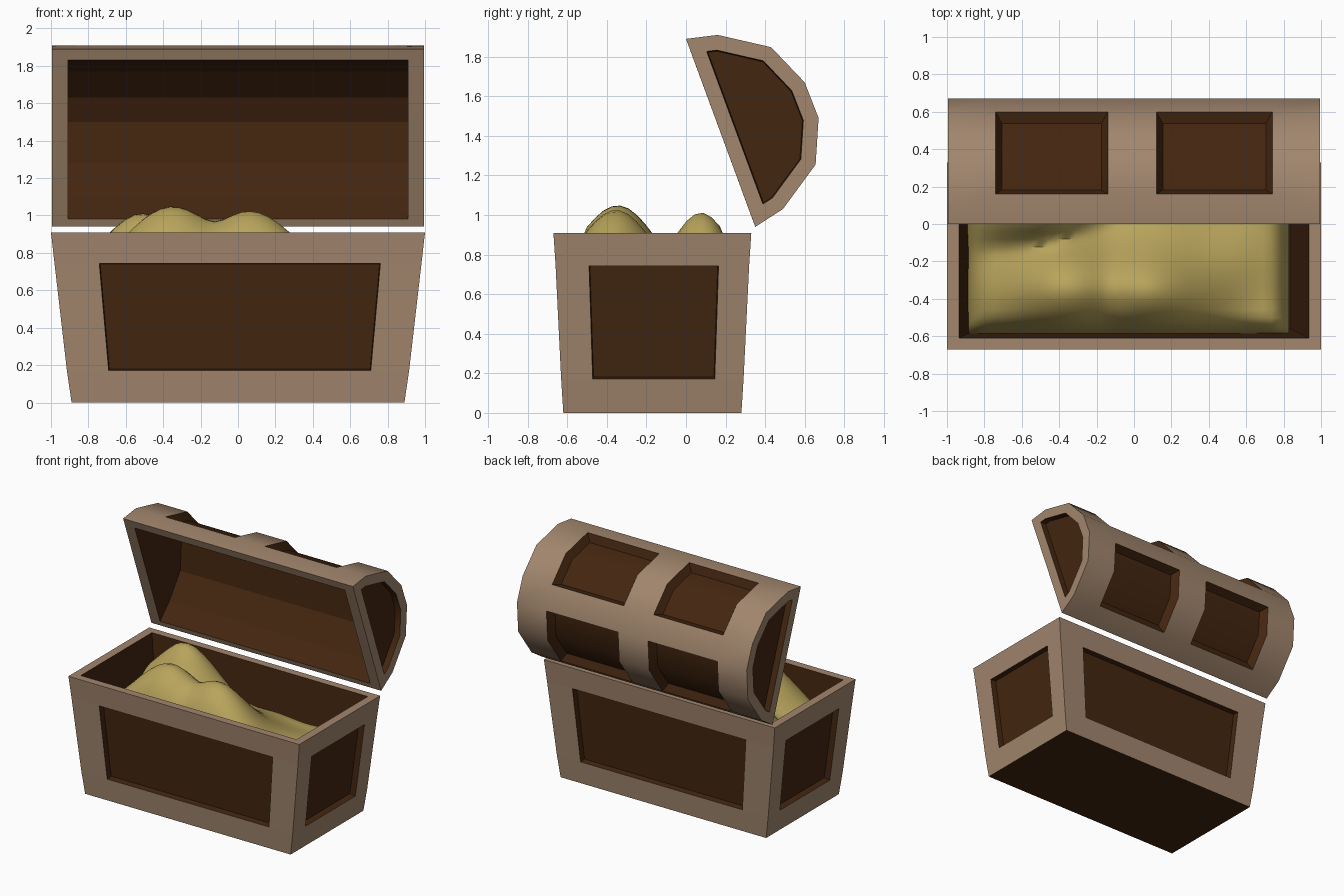
import bpy, bmesh, math

if "Cube" in bpy.data.objects:
    bpy.data.objects.remove(bpy.data.objects["Cube"])


def material(name, rgb):
    m = bpy.data.materials.new(name)
    m.diffuse_color = (*rgb, 1)
    m.use_nodes = True
    m.node_tree.nodes["Principled BSDF"].inputs["Base Color"].default_value = m.diffuse_color
    return m


TAN = material("tan frame", (0.36, 0.24, 0.155))
BROWN = material("dark brown wood", (0.056, 0.019, 0.005))
GOLD = material("gold", (0.48, 0.37, 0.107))


def finish(bm, name, mats, smooth=None):
    me = bpy.data.meshes.new(name)
    bm.to_mesh(me)
    bm.free()
    for m in mats:
        me.materials.append(m)
    ob = bpy.data.objects.new(name, me)
    bpy.context.collection.objects.link(ob)
    if smooth:
        bpy.ops.object.select_all(action='DESELECT')
        ob.select_set(True)
        bpy.context.view_layer.objects.active = ob
        bpy.ops.object.shade_smooth_by_angle(angle=math.radians(smooth))
    return ob


def paint_brown(faces):
    for f in faces:
        f.material_index = 1


# --- chest base: tapered box with a recessed panel on each side ---
bm = bmesh.new()
CY = -0.17


def base_ring(z, hx, hy):
    """Twelve points round the box: a corner and two panel columns per side."""
    c = [(-hx, CY - hy), (hx, CY - hy), (hx, CY + hy), (-hx, CY + hy)]
    cols = [(0, .122, .888), (0, .173, .842), (0, .112, .878), (0, .158, .827)]
    out = []
    for i in range(4):
        a, b = c[i], c[(i + 1) % 4]
        out += [bm.verts.new((a[0] + (b[0] - a[0]) * t, a[1] + (b[1] - a[1]) * t, z)) for t in cols[i]]
    return out


def bridge(a, b):
    n = len(a)
    return [bm.faces.new((a[i], a[(i + 1) % n], b[(i + 1) % n], b[i])) for i in range(n)]


rings = [base_ring(0, .89, .45), base_ring(.172, .915, .461),
         base_ring(.743, .981, .489), base_ring(.91, 1, .5)]
inner_top = base_ring(.91, .935, .44)
inner_low = base_ring(.08, .835, .39)
bridge(rings[0], rings[1])
panels = bridge(rings[1], rings[2])[1::3]
bridge(rings[2], rings[3])
bridge(rings[3], inner_top)
inside = bridge(inner_top, inner_low)
inside.append(bm.faces.new(inner_low))
inside.append(bm.faces.new(rings[0][::-1]))
bmesh.ops.recalc_face_normals(bm, faces=bm.faces)
walls = bmesh.ops.inset_individual(bm, faces=panels, thickness=.006, depth=-.045)['faces']
paint_brown(inside + panels + walls)
finish(bm, "chest_base", [TAN, BROWN])

# --- open lid: faceted half barrel, profile in y, z ---
OUT = [(0, 1.89), (.16, 1.91), (.43, 1.848), (.60, 1.67),
       (.67, 1.49), (.655, 1.255), (.49, 1.03), (.35, .94)]
INN = [(.022, 1.83), (.17, 1.828), (.40, 1.77), (.545, 1.63),
       (.60, 1.50), (.585, 1.28), (.45, 1.095), (.335, .98)]
XS = [-.995, -.74, -.14, .12, .74, .995]
bm = bmesh.new()
grid = [[bm.verts.new((x, y, z)) for x in XS] for y, z in OUT]
panels = []
for i in range(7):
    for j in range(5):
        f = bm.faces.new((grid[i][j], grid[i][j + 1], grid[i + 1][j + 1], grid[i + 1][j]))
        if i in (1, 2, 4, 5) and j in (1, 3):
            panels.append(f)
ends = [bm.faces.new([row[j] for row in grid]) for j in (0, -1)]
# rim round the opening
tl, tr, bl, br = [bm.verts.new((x, *INN[k])) for k in (0, -1) for x in (-.91, .91)]
bm.faces.new(grid[0] + [tr, tl])
bm.faces.new(grid[-1] + [br, bl])
bm.faces.new((grid[0][0], tl, bl, grid[-1][0]))
bm.faces.new((grid[0][-1], tr, br, grid[-1][-1]))
bmesh.ops.recalc_face_normals(bm, faces=bm.faces)
# recessed panels on the curve and on both ends
walls = bmesh.ops.inset_region(bm, faces=panels, thickness=.035, depth=-.055,
                               use_even_offset=True, use_boundary=True)['faces']
bmesh.ops.inset_individual(bm, faces=ends, thickness=.076, use_even_offset=True)
walls += bmesh.ops.inset_individual(bm, faces=ends, thickness=.005, depth=-.045,
                                    use_even_offset=True)['faces']
paint_brown(panels + walls + ends)
finish(bm, "lid_shell", [TAN, BROWN], smooth=40)

# --- flat faceted lining inside the lid ---
bm = bmesh.new()
left, right = [[bm.verts.new((x, y, z)) for y, z in INN] for x in (-.91, .91)]
for i in range(7):
    bm.faces.new((left[i], left[i + 1], right[i + 1], right[i]))
bm.faces.new(left[::-1])
bm.faces.new(right)
bmesh.ops.recalc_face_normals(bm, faces=bm.faces)
bmesh.ops.reverse_faces(bm, faces=bm.faces)
finish(bm, "lid_lining", [BROWN])

# --- heap of gold: rolling height field with a skirt ---
HEAPS = [(-.35, -.35, .44, .36, .27), (-.52, .08, .40, .30, .21), (.07, -.36, .40, .36, .28)]


def height(x, y):
    s = sum((a * math.exp(-((x - cx) / sx) ** 2 - ((y - cy) / sy) ** 2)) ** 5
            for cx, cy, a, sx, sy in HEAPS)
    return .62 + s ** .2 + .012 * math.sin(9 * x + 4 * y) * math.cos(11 * y - 3 * x)


bm = bmesh.new()
NX, NY = 36, 20
rows = []
for j in range(NY + 1):
    row = []
    for i in range(NX + 1):
        x, y = -.89 + 1.72 * i / NX, -.585 + .84 * j / NY
        z = height(x, y)
        edge = min(i, NX - i, j, NY - j)
        if edge < 2:
            z -= (.16, .04)[edge]
        row.append(bm.verts.new((x, y, z)))
    rows.append(row)
for j in range(NY):
    for i in range(NX):
        bm.faces.new((rows[j][i], rows[j][i + 1], rows[j + 1][i + 1], rows[j + 1][i]))
border = [e for e in bm.edges if e.is_boundary]
skirt = bmesh.ops.extrude_edge_only(bm, edges=border)['geom']
for v in [g for g in skirt if isinstance(g, bmesh.types.BMVert)]:
    v.co = (v.co.x * .93, CY + (v.co.y - CY) * .9, .09)
bmesh.ops.recalc_face_normals(bm, faces=bm.faces)
finish(bm, "gold_heap", [GOLD], smooth=60)
